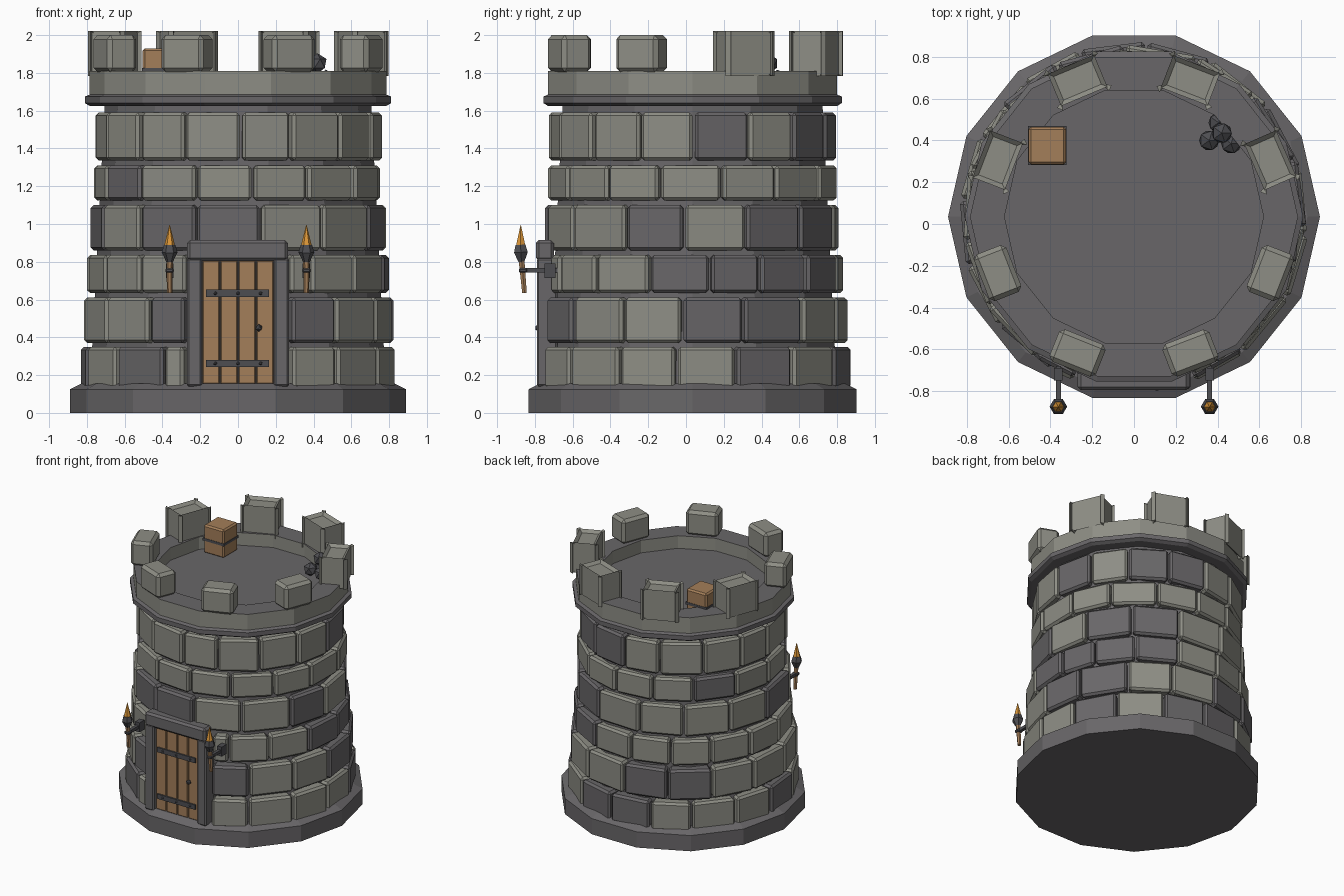
import bpy, bmesh, math, random
from mathutils import Vector, Matrix

if "Cube" in bpy.data.objects:
    bpy.data.objects.remove(bpy.data.objects["Cube"])

random.seed(4)
CY = 0.035  # tower axis sits slightly behind the origin


def mat(name, col):
    m = bpy.data.materials.new(name)
    m.diffuse_color = (*col, 1)
    m.use_nodes = True
    m.node_tree.nodes["Principled BSDF"].inputs["Base Color"].default_value = m.diffuse_color
    return m


LIGHT = mat("light stone", (0.27, 0.27, 0.235))
DARK = mat("dark stone", (0.140, 0.134, 0.140))
WOOD = mat("wood", (0.37, 0.21, 0.10))
IRON = mat("iron", (0.075, 0.075, 0.083))
FLAME = mat("flame", (0.72, 0.31, 0.04))


def finish(name, bm, *mats):
    bmesh.ops.recalc_face_normals(bm, faces=bm.faces)
    me = bpy.data.meshes.new(name)
    bm.to_mesh(me)
    bm.free()
    for m in mats:
        me.materials.append(m)
    ob = bpy.data.objects.new(name, me)
    bpy.context.collection.objects.link(ob)
    return ob


def lathe(name, profile, n, *mats, at=(0, CY, 0), rule=None, tilt=0):
    """Flat-faced turned solid from (radius, z) points, both ends capped."""
    bm = bmesh.new()
    rings = [[bm.verts.new((r * math.cos(2 * math.pi * k / n), r * math.sin(2 * math.pi * k / n), z))
              for k in range(n)] for r, z in profile]
    for a, b in zip(rings, rings[1:]):
        for k in range(n):
            j = (k + 1) % n
            bm.faces.new((a[k], a[j], b[j], b[k]))
    bm.faces.new(rings[0][::-1])
    bm.faces.new(rings[-1])
    bmesh.ops.recalc_face_normals(bm, faces=bm.faces)
    if rule:
        for f in bm.faces:
            f.material_index = rule(f)
    bm.transform(Matrix.Translation(at) @ Matrix.Rotation(tilt, 4, 'X'))
    return finish(name, bm, *mats)


def box(name, lo, hi, m, bevel=0.0, rot=0.0):
    lo, hi = Vector(lo), Vector(hi)
    bm = bmesh.new()
    bmesh.ops.create_cube(bm, size=1)
    bm.transform(Matrix.Translation((lo + hi) / 2) @ Matrix.Rotation(rot, 4, 'Z')
                 @ Matrix.Diagonal((*(hi - lo), 1)))
    if bevel:
        bmesh.ops.bevel(bm, geom=bm.edges[:], offset=bevel, segments=1, affect='EDGES')
    return finish(name, bm, m)


def ball(name, at, r, m):
    bm = bmesh.new()
    bmesh.ops.create_icosphere(bm, subdivisions=1, radius=r, matrix=Matrix.Translation(at))
    return finish(name, bm, m)


def polar(r, deg, z):
    """Angle 0 is the front, 90 the right side."""
    a = math.radians(deg)
    return (r * math.sin(a), CY - r * math.cos(a), z)


def brick(name, a0, a1, r, z0, z1, m):
    bm = bmesh.new()
    gap = 0.5
    lo, hi = [[bm.verts.new(polar(q, a, z)) for q, a in
               ((r, a0 + gap), (r, a1 - gap), (r - 0.13, a1 - gap), (r - 0.13, a0 + gap))]
              for z in (z0, z1)]
    bm.faces.new(lo)
    bm.faces.new(hi)
    for k in range(4):
        j = (k + 1) % 4
        bm.faces.new((lo[k], lo[j], hi[j], hi[k]))
    bmesh.ops.recalc_face_normals(bm, faces=bm.faces)
    bmesh.ops.bevel(bm, geom=bm.edges[:], offset=0.016, segments=1, affect='EDGES')
    finish(name, bm, m)


# Foundation, core wall, ledge
lathe("foundation", [(0.89, 0), (0.89, 0.125), (0.83, 0.155)], 14, DARK)
lathe("core_wall", [(0.785, 0.1), (0.705, 1.64)], 14, DARK)
lathe("ledge", [(0.785, 1.625), (0.81, 1.64), (0.81, 1.675), (0.785, 1.685)], 14, DARK)

# Parapet with sunken roof floor: walls light, upward faces dark
lathe("parapet", [(0.785, 1.68), (0.785, 1.81), (0.62, 1.81), (0.62, 1.71)], 14, LIGHT, DARK,
      rule=lambda f: int(abs(f.normal.z) > 0.5))

# Brick courses: z0, z1, radius, count, first joint angle, angles of dark bricks
courses = [
    (0.13, 0.35, 0.835, 16, 17.5, (-33, 122, 170, 195, 285)),
    (0.37, 0.61, 0.825, 15, 14, (-35, 30, 98, 122, 185, 222)),
    (0.635, 0.835, 0.800, 16, 5.6, (84, 106, 129, 162)),
    (0.86, 1.10, 0.785, 14, 10, (-29, -3, -80, 74, 125, 163)),
    (1.125, 1.31, 0.765, 15, 6, (-62, 225)),
    (1.335, 1.59, 0.760, 16, 0, (101, 150, 180)),
]
for i, (z0, z1, r, n, off, darks) in enumerate(courses):
    step = 360 / n
    joints = [off + k * step + random.uniform(-1.5, 1.5) for k in range(n)]
    joints.append(joints[0] + 360)
    for k in range(n):
        a0, a1 = joints[k], joints[k + 1]
        dark = any(a0 <= d + t < a1 for d in darks for t in (0, 360))
        if i < 3:  # leave the doorway open
            a0, a1 = max(a0, 20), min(a1, 340)
            if a1 - a0 < 5:
                continue
        brick(f"brick_{i + 1}_{k + 1}", a0, a1, r + random.uniform(-0.006, 0.006),
              z0, z1, DARK if dark else LIGHT)

# Battlements
for k in range(8):
    a = 22.5 + 45 * k
    c = Vector(polar(0.706, a, 1.9025))
    h = Vector((0.12, 0.083, 0.0975))
    box(f"merlon_{k + 1}", c - h, c + h, LIGHT, 0.022, math.radians(a + random.uniform(-2, 2)))

# Door frame
for s in (-1, 1):
    box("door_jamb", (s * 0.23 - 0.04, -0.79, 0.14), (s * 0.23 + 0.04, -0.68, 0.82), DARK, 0.01)
box("door_lintel", (-0.27, -0.795, 0.805), (0.265, -0.70, 0.915), DARK, 0.016)
box("door_backing", (-0.19, -0.75, 0.14), (0.19, -0.70, 0.81), DARK)

# Door planks, straps, studs and knob
for k in range(4):
    x = -0.19 + k * 0.095
    box(f"door_plank_{k + 1}", (x + 0.003, -0.765, 0.155), (x + 0.092, -0.72, 0.805), WOOD, 0.004)
for z in (0.262, 0.633):
    box("door_strap", (-0.17, -0.777, z - 0.019), (0.165, -0.755, z + 0.019), IRON)
    for x in (-0.12, 0, 0.12):
        ball("strap_stud", (x, -0.777, z), 0.010, IRON)
ball("door_knob", (0.11, -0.78, 0.45), 0.02, IRON)

# Wall torches
for s in (-1, 1):
    x = s * 0.362
    lathe("torch_handle", [(0.014, 0), (0.018, 0.19)], 6, WOOD, at=(x, -0.855, 0.635), tilt=0.09)
    lathe("torch_cup", [(0.018, 0), (0.042, 0.05), (0.03, 0.09)], 6, IRON, at=(x, -0.871, 0.80), tilt=0.06)
    lathe("torch_flame", [(0.03, 0), (0.026, 0.03), (0.001, 0.13)], 6, FLAME, at=(x, -0.875, 0.865))
    box("torch_bracket", (x - 0.012, -0.86, 0.742), (x + 0.012, -0.68, 0.766), IRON)
    box("torch_ring", (x - 0.022, -0.885, 0.742), (x + 0.022, -0.842, 0.766), IRON, 0.006)
    box("torch_plate", (x - 0.02, -0.75, 0.715), (x + 0.02, -0.69, 0.79), IRON)

# Crate with a dark band on the roof
box("crate", (-0.505, 0.285, 1.705), (-0.325, 0.465, 1.93), WOOD, 0.012)
box("crate_band", (-0.508, 0.282, 1.805), (-0.322, 0.468, 1.825), IRON)

# Pile of round shot on the roof
for x, y, z in ((0.36, 0.40, 1.763), (0.465, 0.385, 1.763), (0.405, 0.485, 1.763), (0.42, 0.435, 1.85)):
    ball("round_shot", (x, y, z), 0.054, IRON)
